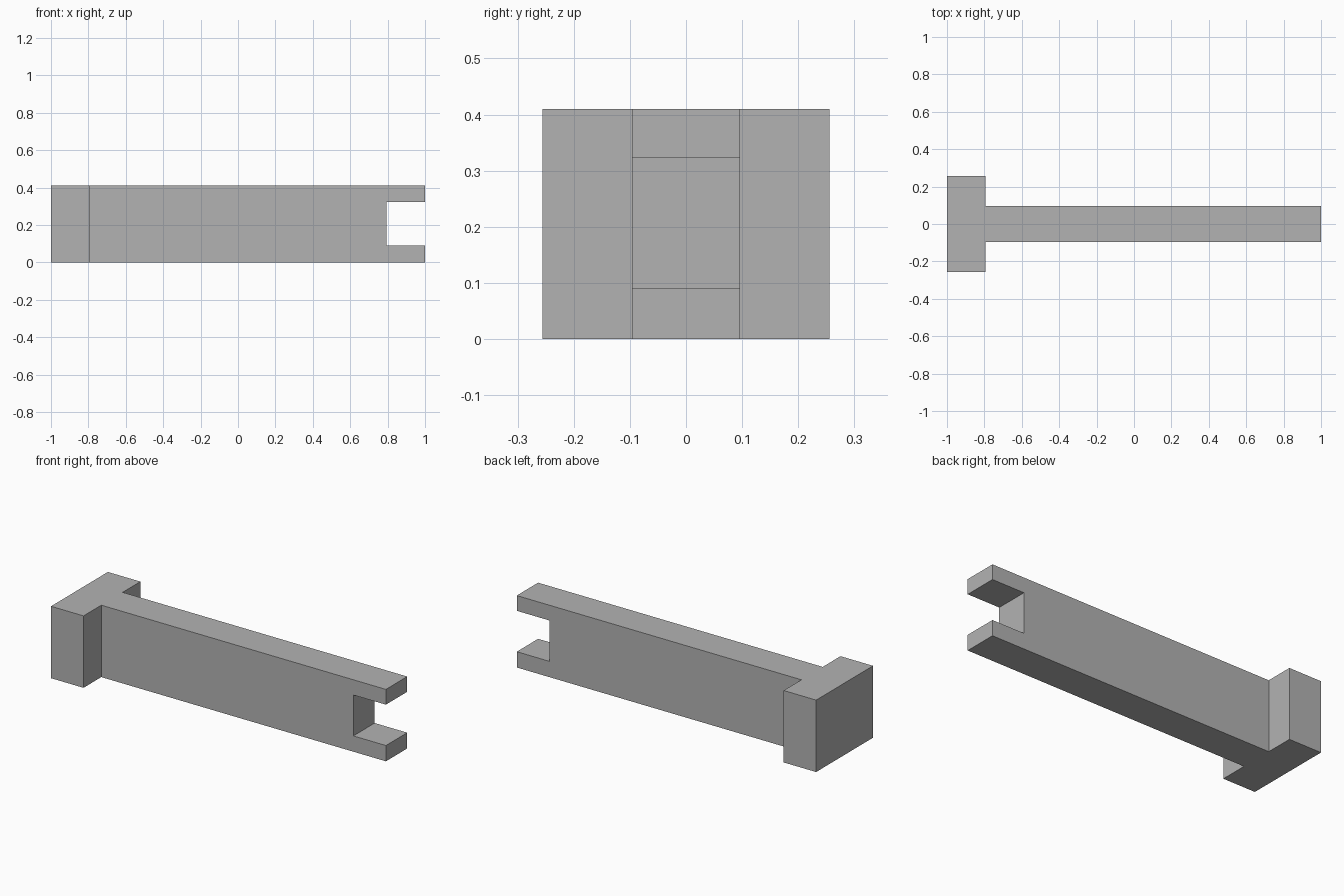
import bpy, bmesh

if "Cube" in bpy.data.objects:
    bpy.data.objects.remove(bpy.data.objects["Cube"])

H = 0.41                  # height
HEAD_X, HEAD_Y = -0.795, 0.256
SHAFT_Y = 0.096
NOTCH_X, NOTCH_LOW, NOTCH_HIGH = 0.795, 0.09, 0.323

grey = bpy.data.materials.new("grey")
grey.diffuse_color = (0.45, 0.45, 0.45, 1)
grey.use_nodes = True
grey.node_tree.nodes["Principled BSDF"].inputs["Base Color"].default_value = grey.diffuse_color


def prism(name, outline, z0, z1):
    """Extrude a plan outline from z0 up to z1."""
    bm = bmesh.new()
    face = bm.faces.new([bm.verts.new((x, y, z0)) for x, y in outline])
    out = bmesh.ops.extrude_face_region(bm, geom=[face])
    top = [v for v in out["geom"] if isinstance(v, bmesh.types.BMVert)]
    bmesh.ops.translate(bm, verts=top, vec=(0, 0, z1 - z0))
    bmesh.ops.recalc_face_normals(bm, faces=bm.faces)
    mesh = bpy.data.meshes.new(name)
    bm.to_mesh(mesh)
    bm.free()
    mesh.materials.append(grey)
    ob = bpy.data.objects.new(name, mesh)
    bpy.context.collection.objects.link(ob)
    return ob


# T-shaped beam: wide head block and long shaft in one solid
half = [(-1, HEAD_Y), (HEAD_X, HEAD_Y), (HEAD_X, SHAFT_Y), (1, SHAFT_Y)]
beam = prism("notched_beam", half + [(x, -y) for x, y in reversed(half)], 0, H)

# Slot through the shaft's free end, leaving two prongs
cutter = prism("slot_cutter", [(NOTCH_X, -0.2), (1.2, -0.2), (1.2, 0.2), (NOTCH_X, 0.2)],
               NOTCH_LOW, NOTCH_HIGH)
cutter.hide_render = True
cutter.hide_set(True)
cut = beam.modifiers.new("slot", "BOOLEAN")
cut.operation = "DIFFERENCE"
cut.solver = "EXACT"
cut.object = cutter

# Bake the cut and remove the helper
bpy.context.view_layer.objects.active = beam
bpy.ops.object.modifier_apply(modifier=cut.name)
bpy.data.objects.remove(cutter)
